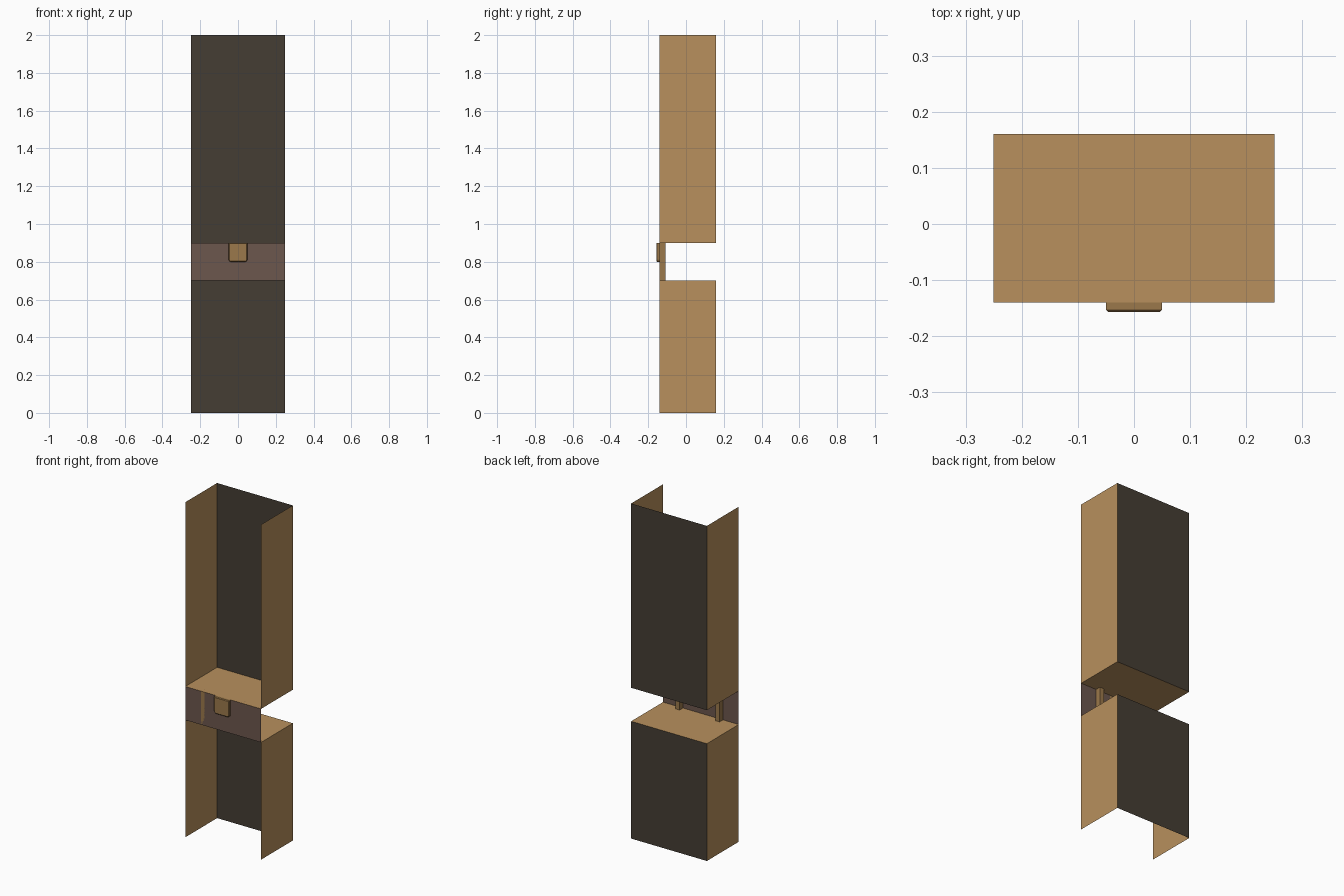
import bpy, bmesh

if "Cube" in bpy.data.objects:
    bpy.data.objects.remove(bpy.data.objects["Cube"])

def material(name, rgb):
    m = bpy.data.materials.new(name)
    m.diffuse_color = (*rgb, 1)
    m.use_nodes = True
    m.node_tree.nodes["Principled BSDF"].inputs["Base Color"].default_value = m.diffuse_color
    return m

WOOD = material("light_wood", (0.48, 0.28, 0.11))
DARK = material("dark_back", (0.06, 0.047, 0.034))
BROWN = material("drawer_brown", (0.15, 0.095, 0.075))
KNOB = material("handle_wood", (0.33, 0.19, 0.07))

X, Y0, Y1 = 0.25, -0.14, 0.16

def add_mesh(name, bm, mat):
    me = bpy.data.meshes.new(name)
    bm.to_mesh(me)
    bm.free()
    me.materials.append(mat)
    ob = bpy.data.objects.new(name, me)
    bpy.context.collection.objects.link(ob)
    return ob

def sheet(name, corners, mat):
    bm = bmesh.new()
    bm.faces.new([bm.verts.new(c) for c in corners])
    return add_mesh(name, bm, mat)

def box(name, lo, hi, mat, bevel=0):
    bm = bmesh.new()
    bmesh.ops.create_cube(bm, size=1)
    for v in bm.verts:
        v.co = [(a + b) / 2 + c * (b - a) for a, b, c in zip(lo, hi, v.co)]
    if bevel:
        # round the lower corners, then soften the front rim
        low = [e for e in bm.edges if all(v.co.z < lo[2] + 1e-5 for v in e.verts)
               and abs(e.verts[0].co.x - e.verts[1].co.x) < 1e-5]
        bmesh.ops.bevel(bm, geom=low, offset=bevel, segments=3, profile=0.5, affect='EDGES')
        rim = [e for e in bm.edges if all(v.co.y < lo[1] + 1e-5 for v in e.verts)]
        bmesh.ops.bevel(bm, geom=rim, offset=0.004, segments=1, affect='EDGES')
    return add_mesh(name, bm, mat)

# Upper and lower open-fronted compartments made of thin sheets
for part, z0, z1, shelf_z in (("upper", 0.9, 2.0, 0.9), ("lower", 0.0, 0.7, 0.7)):
    for side, s in (("left", -1), ("right", 1)):
        pts = [(s * X, Y0, z0), (s * X, Y1, z0), (s * X, Y1, z1), (s * X, Y0, z1)]
        sheet(f"{part}_{side}_side", pts if s > 0 else pts[::-1], WOOD)
    sheet(f"{part}_back", [(X, Y1, z0), (-X, Y1, z0), (-X, Y1, z1), (X, Y1, z1)], DARK)
    sheet(f"{part}_shelf", [(-X, Y0, shelf_z), (X, Y0, shelf_z),
                            (X, Y1, shelf_z), (-X, Y1, shelf_z)], WOOD)

# Drawer front between the compartments
sheet("drawer_front", [(-X, Y0, 0.7), (X, Y0, 0.7), (X, Y0, 0.9), (-X, Y0, 0.9)], BROWN)

# Posts behind the drawer front
for side, s in (("left", -1), ("right", 1)):
    x = s * 0.132
    box(f"{side}_post", (x - 0.014, Y0, 0.7), (x + 0.014, -0.108, 0.9), KNOB)

# Pull handle
box("drawer_handle", (-0.05, -0.157, 0.8), (0.05, Y0, 0.9), KNOB, bevel=0.012)
